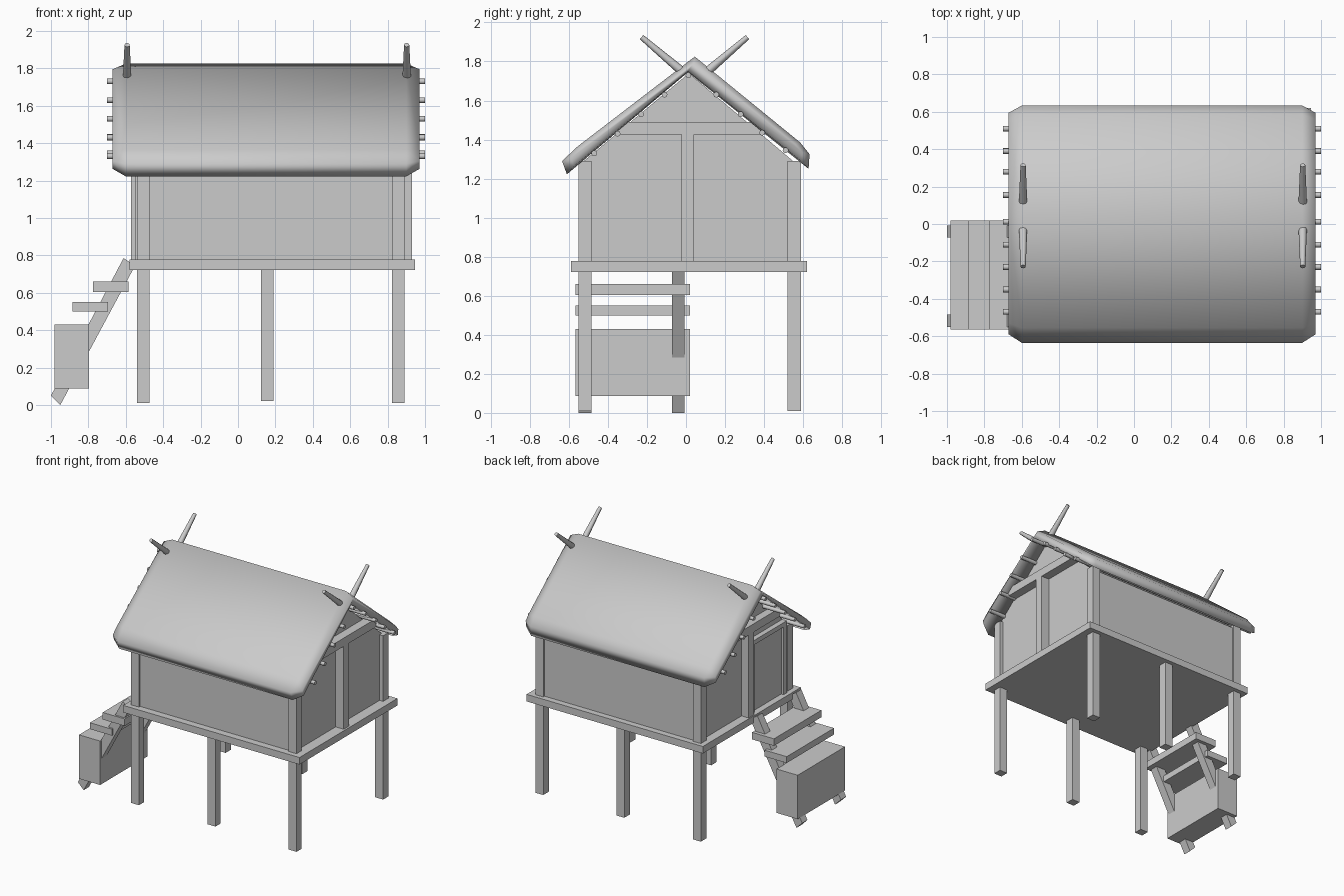
import bpy, bmesh, math
from mathutils import Vector

if "Cube" in bpy.data.objects:
    bpy.data.objects.remove(bpy.data.objects["Cube"])

grey = bpy.data.materials.new("plain grey")
grey.diffuse_color = (0.6, 0.6, 0.6, 1)
grey.use_nodes = True
grey.node_tree.nodes["Principled BSDF"].inputs["Base Color"].default_value = grey.diffuse_color


def finish(name, bm, smooth=False):
    bmesh.ops.recalc_face_normals(bm, faces=bm.faces[:])
    me = bpy.data.meshes.new(name)
    bm.to_mesh(me)
    bm.free()
    me.materials.append(grey)
    for p in me.polygons:
        p.use_smooth = smooth
    ob = bpy.data.objects.new(name, me)
    bpy.context.collection.objects.link(ob)
    return ob


def loft(name, rings, smooth=False):
    """Skin a list of equal-sized point rings and cap both ends."""
    bm = bmesh.new()
    vs = [[bm.verts.new(p) for p in r] for r in rings]
    n = len(rings[0])
    for a, b in zip(vs, vs[1:]):
        for i in range(n):
            j = (i + 1) % n
            bm.faces.new((a[i], a[j], b[j], b[i]))
    bm.faces.new(vs[0])
    bm.faces.new(vs[-1])
    return finish(name, bm, smooth)


def box(name, x0, x1, y0, y1, z0, z1):
    return loft(name, [[(x0, y0, z), (x1, y0, z), (x1, y1, z), (x0, y1, z)] for z in (z0, z1)])


def prism_x(name, prof, x0, x1):
    return loft(name, [[(x, y, z) for y, z in prof] for x in (x0, x1)])


def rod(name, a, b, r0, r1, sides=8):
    a, b = Vector(a), Vector(b)
    q = (b - a).to_track_quat('Z', 'Y')
    rings = []
    for c, r in ((a, r0), (b, r1)):
        rings.append([c + q @ Vector((r * math.cos(t), r * math.sin(t), 0))
                      for t in (2 * math.pi * i / sides for i in range(sides))])
    return loft(name, rings, True)


# Floor platform and six stilts
box("floor_platform", -0.58, 0.945, -0.59, 0.62, 0.722, 0.777)
rows = ((-0.55, -0.485), (0.52, 0.588))
for y0, y1 in rows:
    for x, z in ((-0.54, 0.01), (0.122, 0.02), (0.823, 0.01)):
        box("stilt", x, x + 0.068, y0, y1, z, 0.73)
    # corner posts above the floor
    for x in (-0.54, 0.823):
        box("corner_post", x, x + 0.068, y0, y1, 0.77, 1.29)

# Hut body with gabled ends
prism_x("hut_walls", [(-0.535, 0.77), (0.572, 0.77), (0.572, 1.27), (0.015, 1.74), (-0.535, 1.28)],
        -0.51, 0.86)

# Framing on both gable ends
for x0, x1 in ((-0.572, -0.50), (0.85, 0.93)):
    box("gable_post", x0, x1, -0.022, 0.042, 0.77, 1.43)
    prism_x("gable_beam", [(-0.38, 1.425), (0.41, 1.425), (0.33, 1.49), (-0.30, 1.49)], x0, x1)

# Door with frame at the top of the stairs
box("door_panel", -0.53, -0.50, -0.42, -0.06, 0.775, 1.31)
for y in (-0.46, -0.06):
    box("door_jamb", -0.55, -0.50, y, y + 0.04, 0.775, 1.34)
box("door_lintel", -0.55, -0.50, -0.42, -0.06, 1.305, 1.34)

# Soft thatch roof, one bent slab slightly shrunk at both ends
full = [(0.045, 1.825), (-0.555, 1.365), (-0.635, 1.29), (-0.61, 1.222),
        (0.01, 1.745), (0.628, 1.25), (0.633, 1.325), (0.585, 1.385)]
end = [(0.04, 1.795), (-0.53, 1.36), (-0.59, 1.305), (-0.575, 1.262),
       (0.01, 1.75), (0.59, 1.29), (0.595, 1.335), (0.56, 1.375)]
loft("thatch_roof", [[(x, y, z) for y, z in p] for x, p in
                     ((-0.67, end), (-0.60, full), (0.90, full), (0.97, end))], True)

# Roof poles poking out of both gables
for y, z in ((0.012, 1.73), (-0.11, 1.63), (-0.23, 1.53), (-0.35, 1.43), (-0.47, 1.33),
             (0.155, 1.63), (0.28, 1.53), (0.39, 1.435), (0.51, 1.345)):
    pole = rod("roof_pole", (-0.70, y, z), (1.0, y, z), 0.015, 0.015)

# Crossed horns on the ridge
for x in (-0.593, 0.902):
    rod("ridge_horn", (x, -0.015, 1.745), (x, -0.228, 1.925), 0.023, 0.014)
    rod("ridge_horn", (x, 0.105, 1.745), (x, 0.315, 1.925), 0.023, 0.014)

# Keep the flat rod ends crisp
for ob in bpy.data.objects:
    ob.select_set(ob.name.startswith(("roof_pole", "ridge_horn")))
bpy.context.view_layer.objects.active = pole
bpy.ops.object.shade_smooth_by_angle(angle=math.radians(60))

# Stairs: two stringers, two treads and a bottom block
for y0, y1 in ((-0.55, -0.485), (-0.072, -0.008)):
    loft("stair_stringer", [[(x, y, z) for x, z in
         ((-1.0, 0.05), (-0.95, 0.0), (-0.55, 0.745), (-0.612, 0.785))] for y in (y0, y1)])
box("stair_tread", -0.775, -0.585, -0.565, 0.02, 0.605, 0.66)
box("stair_tread", -0.885, -0.695, -0.565, 0.02, 0.50, 0.55)
box("stair_block", -0.98, -0.797, -0.565, 0.02, 0.087, 0.43)
